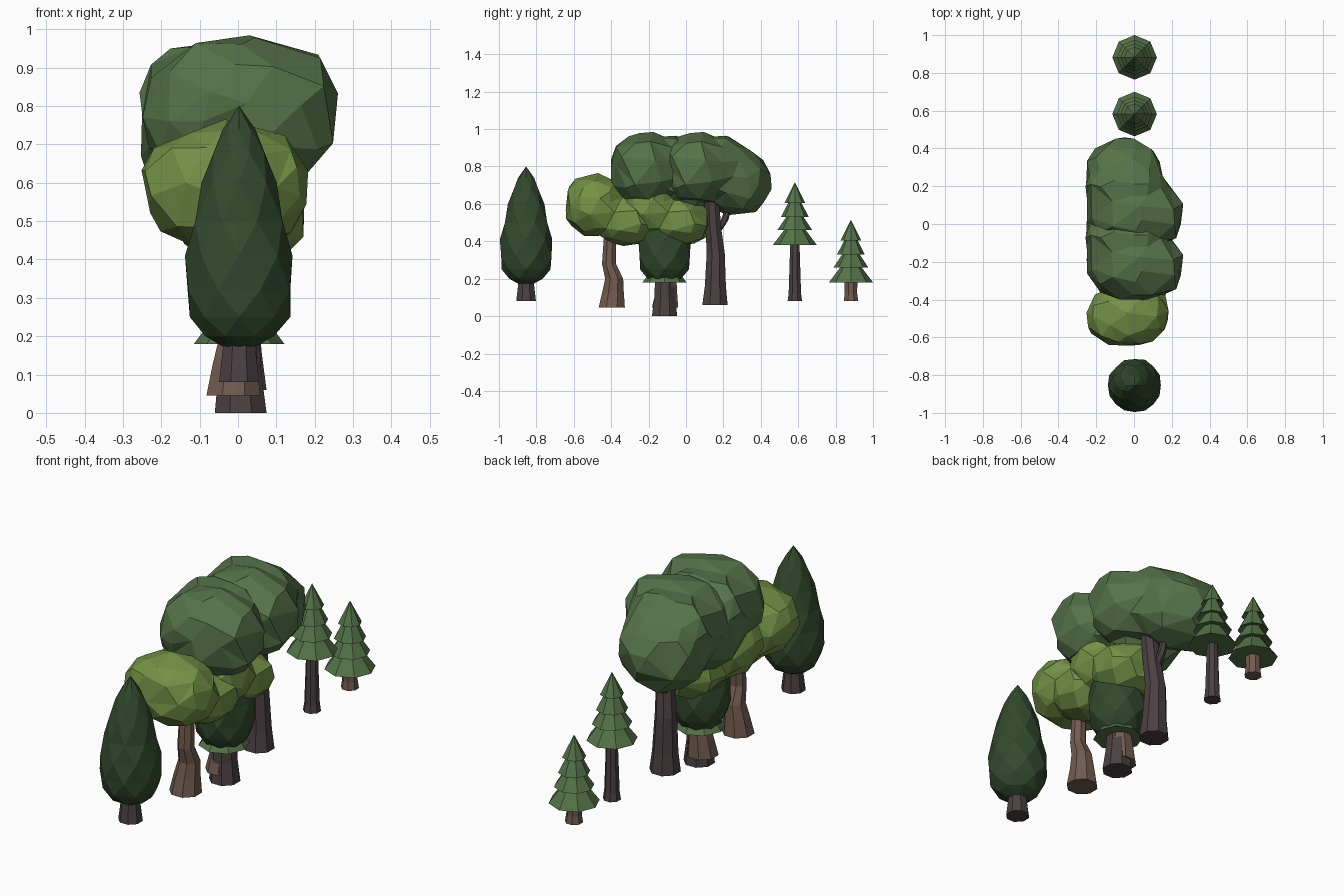
import bpy, bmesh, math, random
from mathutils import Vector

if "Cube" in bpy.data.objects:
    bpy.data.objects.remove(bpy.data.objects["Cube"])


def mat(name, c):
    m = bpy.data.materials.new(name)
    m.diffuse_color = (*c, 1)
    m.use_nodes = True
    m.node_tree.nodes["Principled BSDF"].inputs["Base Color"].default_value = m.diffuse_color
    return m


LEAF = mat("mid_green", (0.09, 0.17, 0.065))
LIME = mat("light_green", (0.17, 0.285, 0.062))
DEEP = mat("deep_green", (0.032, 0.067, 0.026))
BROWN = mat("brown_bark", (0.165, 0.105, 0.078))
DARK = mat("dark_bark", (0.072, 0.052, 0.055))


def finish(name, bm, m):
    bmesh.ops.recalc_face_normals(bm, faces=bm.faces[:])
    me = bpy.data.meshes.new(name)
    bm.to_mesh(me)
    bm.free()
    me.materials.append(m)
    ob = bpy.data.objects.new(name, me)
    bpy.context.collection.objects.link(ob)
    return ob


def rings(name, pts, m, n=8, twist=False, turn=1):
    """Skin stacked rings given as (x, y, z, r); twist makes diamond facets."""
    bm = bmesh.new()
    rnd = random.Random(2)
    loops = []
    for k, (x, y, z, r) in enumerate(pts):
        off = math.pi / n * (k % 2 if twist else turn)
        ring = []
        for i in range(n):
            q = r * (rnd.uniform(0.98, 1.02) if twist else 1)
            a = off + i * math.tau / n
            ring.append(bm.verts.new((x + q * math.cos(a), y + q * math.sin(a), z)))
        loops.append(ring)
    for k in range(len(loops) - 1):
        a, b = loops[k], loops[k + 1]
        for i in range(n):
            j = (i + 1) % n
            if not twist:
                bm.faces.new((a[i], a[j], b[j], b[i]))
            elif k % 2 == 0:
                bm.faces.new((a[i], a[j], b[i]))
                bm.faces.new((a[j], b[j], b[i]))
            else:
                bm.faces.new((a[i], b[j], b[i]))
                bm.faces.new((a[i], a[j], b[j]))
    bm.faces.new(loops[0][::-1])
    bm.faces.new(loops[-1])
    bmesh.ops.remove_doubles(bm, verts=bm.verts[:], dist=0.0015)
    return finish(name, bm, m)


def crown(name, centre, blobs, m, seed):
    """One faceted skin around several overlapping, slightly boxy blobs."""
    rnd = random.Random(seed)
    c = Vector(centre)
    bm = bmesh.new()
    bmesh.ops.create_icosphere(bm, subdivisions=3, radius=1)

    def inside(p):
        return any(sum(abs((p[i] - b[i]) / s[i]) ** 2.25 for i in range(3)) < 1
                   for b, s in blobs)

    for v in bm.verts:
        d = v.co.normalized()
        t = 0.5
        while t > 0.05 and not inside(c + d * t):
            t -= 0.004
        v.co = c + d * t * rnd.uniform(0.96, 1.045)
    ob = finish(name, bm, m)
    dec = ob.modifiers.new("big_facets", 'DECIMATE')
    dec.ratio = 0.45
    flat = ob.modifiers.new("merge_flat", 'DECIMATE')
    flat.decimate_type = 'DISSOLVE'
    flat.angle_limit = math.radians(9)
    return ob


def cypress(tag, y):
    rings(tag + "_trunk", [(0.003, y, 0.08, 0.057), (0.003, y, 0.2, 0.042)], DARK)
    prof = [(0.172, 0.04), (0.2, 0.096), (0.25, 0.131), (0.32, 0.145), (0.41, 0.139),
            (0.5, 0.121), (0.6, 0.098), (0.68, 0.07), (0.74, 0.042), (0.8, 0.0)]
    rings(tag + "_leaves", [(0.003, y, z, r) for z, r in prof], DEEP, 8, True)


def pine(tag, y, z, bark, top):
    x = 0.003
    rings(tag + "_trunk", [(x, y, 0.08, 0.042), (x, y, 0.12, 0.036), (x, y, z + 0.03, top)], bark)
    pts = []
    for h, r, h2, r2 in [(0, 0.118, 0.09, 0.05), (0.08, 0.093, 0.16, 0.04),
                         (0.15, 0.074, 0.24, 0.028), (0.225, 0.055, 0.335, 0.0)]:
        pts += [(x, y, z + h, r), (x, y, z + h2, r2)]
    rings(tag + "_tiers", pts, LEAF, turn=0)


def light_tree(tag, y):
    rings(tag + "_trunk", [(-0.012, y + 0.003, 0.045, 0.076), (-0.008, y + 0.01, 0.13, 0.062),
                           (0, y + 0.016, 0.2, 0.052), (0, y - 0.012, 0.28, 0.04),
                           (0, y - 0.005, 0.45, 0.035)], BROWN)
    crown(tag + "_crown", (-0.02, y - 0.03, 0.565),
          [((-0.03, y - 0.085, 0.592), (0.218, 0.162, 0.165)),
           ((0.01, y + 0.085, 0.508), (0.172, 0.162, 0.128))], LIME, 4)


def dark_tree(tag, y, base):
    rings(tag + "_trunk", [(0.007, y, base, 0.073), (0.005, y + 0.002, base + 0.1, 0.061),
                           (0, y + 0.004, 0.34, 0.052), (0.01, y - 0.008, 0.46, 0.046),
                           (0.02, y - 0.018, 0.62, 0.042)], DARK)
    rings(tag + "_branch", [(0, y + 0.015, 0.46, 0.022), (0, y + 0.05, 0.51, 0.02),
                            (0, y + 0.08, 0.6, 0.016)], DARK, 6)
    crown(tag + "_crown", (0, y, 0.76),
          [((0.01, y - 0.11, 0.785), (0.258, 0.183, 0.195)),
           ((-0.04, y + 0.02, 0.78), (0.225, 0.16, 0.19)),
           ((-0.055, y + 0.115, 0.715), (0.205, 0.178, 0.18))], LEAF, 9)


# Row of single trees
cypress("cypress", -0.855)
light_tree("light_tree", -0.4)
dark_tree("dark_tree", 0.155, 0.06)
pine("tall_pine", 0.582, 0.38, DARK, 0.026)
pine("short_pine", 0.882, 0.18, BROWN, 0.037)

# Clump where every kind of tree stands on the same spot
C = -0.115
cypress("clump_cypress", C)
light_tree("clump_light_tree", C)
dark_tree("clump_dark_tree", C, 0.0)
pine("clump_tall_pine", C, 0.38, DARK, 0.026)
pine("clump_short_pine", C, 0.18, BROWN, 0.037)
